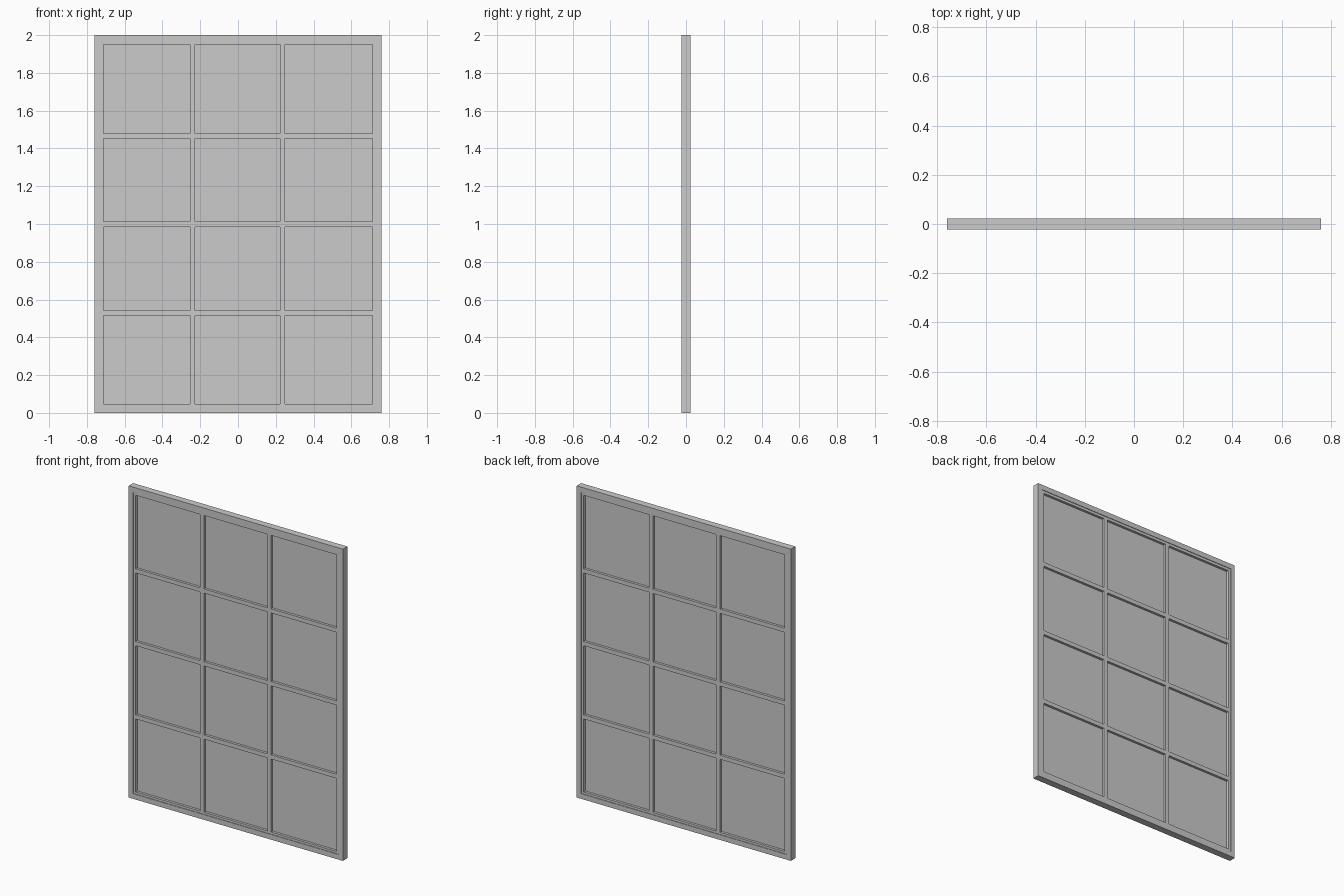
import bpy, bmesh

if "Cube" in bpy.data.objects:
    bpy.data.objects.remove(bpy.data.objects["Cube"])


def add_box(bm, x0, x1, y, z0, z1):
    r = bmesh.ops.create_cube(bm, size=1)
    for v in r["verts"]:
        v.co.x = x0 if v.co.x < 0 else x1
        v.co.y = -y if v.co.y < 0 else y
        v.co.z = z0 if v.co.z < 0 else z1


def box(name, x0, x1, y, z0, z1):
    bm = bmesh.new()
    add_box(bm, x0, x1, y, z0, z1)
    finish(name, bm)


def finish(name, bm):
    me = bpy.data.meshes.new(name)
    bm.to_mesh(me)
    bm.free()
    bpy.context.collection.objects.link(bpy.data.objects.new(name, me))


def ring(name, outer, inner, y):
    # mitred rectangular frame; rectangles are (x0, x1, z0, z1)
    bm = bmesh.new()
    loops = []
    for (x0, x1, z0, z1), d in ((outer, -y), (inner, -y), (inner, y), (outer, y)):
        loops.append([bm.verts.new((x, d, z)) for x, z in
                      ((x0, z0), (x1, z0), (x1, z1), (x0, z1))])
    for i in range(4):
        a, b = loops[i], loops[(i + 1) % 4]
        for j in range(4):
            k = (j + 1) % 4
            bm.faces.new((a[j], a[k], b[k], b[j]))
    bmesh.ops.recalc_face_normals(bm, faces=bm.faces[:])
    finish(name, bm)


# outer frame and slightly recessed inner stop
OUTER = (-0.76, 0.76, 0.0, 2.0)
STEP = (-0.73, 0.73, 0.033, 1.967)
OPENING = (-0.713, 0.713, 0.047, 1.95)
ring("outer_frame", OUTER, STEP, 0.0225)
ring("inner_stop", STEP, OPENING, 0.019)

# glazing bars: vertical bars run through, horizontals fit between them
bars_x = [(-0.255, -0.228), (0.222, 0.248)]
bars_z = [(0.515, 0.542), (0.985, 1.012), (1.452, 1.479)]
for i, (a, b) in enumerate(bars_x):
    box(f"vertical_bar_{i + 1}", a, b, 0.019, OPENING[2], OPENING[3])
cols = [(OPENING[0], bars_x[0][0]), (bars_x[0][1], bars_x[1][0]), (bars_x[1][1], OPENING[1])]
for i, (a, b) in enumerate(bars_z):
    bm = bmesh.new()
    for x0, x1 in cols:
        add_box(bm, x0, x1, 0.019, a, b)
    finish(f"horizontal_bar_{i + 1}", bm)

# panes between the bars
rows = [(OPENING[2], bars_z[0][0]), (bars_z[0][1], bars_z[1][0]),
        (bars_z[1][1], bars_z[2][0]), (bars_z[2][1], OPENING[3])]
for r, (z0, z1) in enumerate(rows):
    for c, (x0, x1) in enumerate(cols):
        box(f"pane_{r + 1}_{c + 1}", x0, x1, 0.003, z0, z1)
